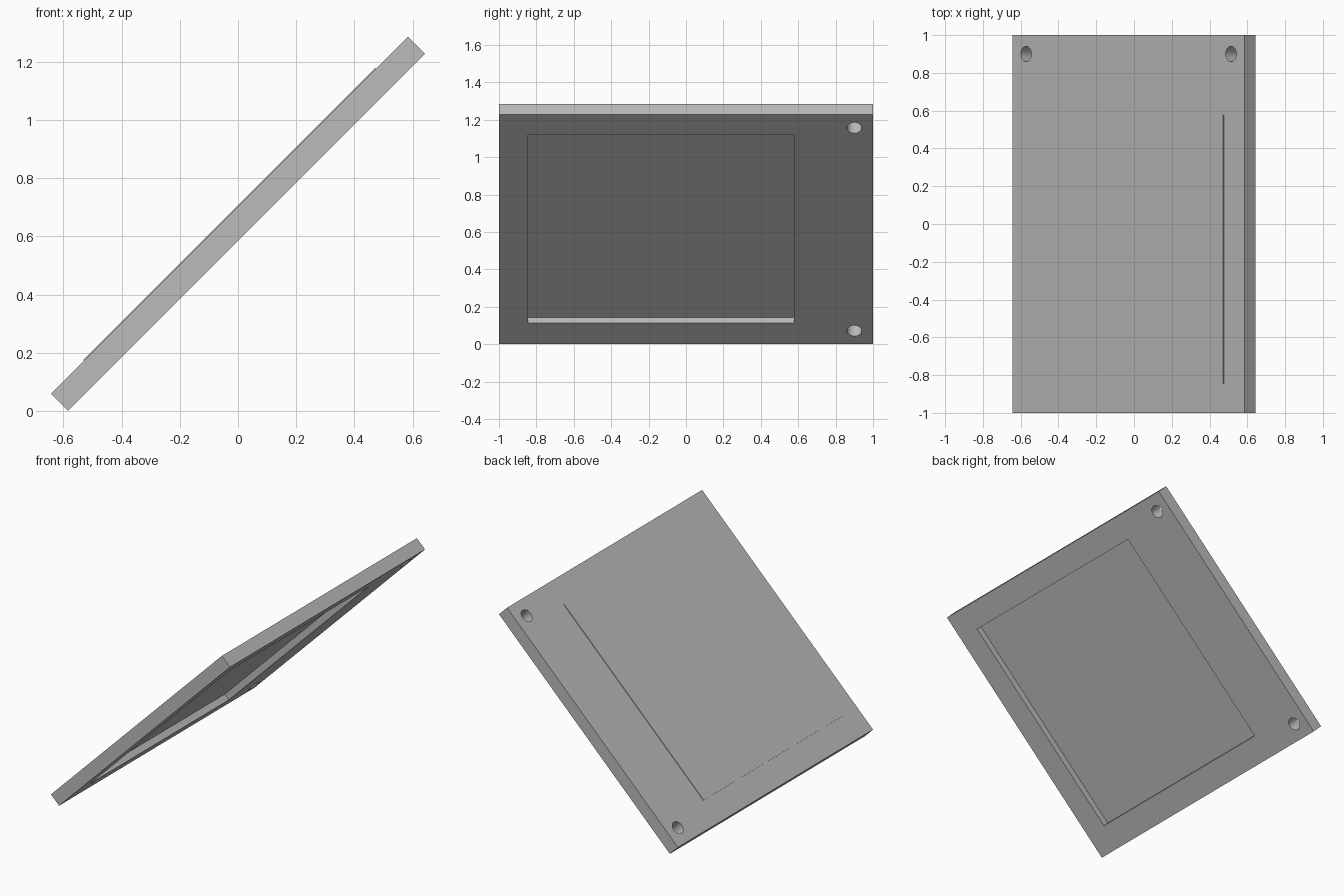
import bpy, bmesh, math
from mathutils import Matrix, Vector

if "Cube" in bpy.data.objects:
    bpy.data.objects.remove(bpy.data.objects["Cube"])

LENGTH, DEPTH, THICK = 1.735, 2.0, 0.082
HALF = THICK / 2
TILT = Matrix.Translation((0, 0, 0.643)) @ Matrix.Rotation(math.radians(-45), 4, 'Y')

grey = bpy.data.materials.new("plain_grey")
grey.use_nodes = True
colour = (0.5, 0.5, 0.5, 1)
grey.diffuse_color = colour
grey.node_tree.nodes["Principled BSDF"].inputs["Base Color"].default_value = colour


def make_object(name, bm):
    mesh = bpy.data.meshes.new(name)
    bm.to_mesh(mesh)
    bm.free()
    mesh.materials.append(grey)
    obj = bpy.data.objects.new(name, mesh)
    obj.matrix_world = TILT
    bpy.context.collection.objects.link(obj)
    return obj


def box(name, low, high):
    """Box between two corners, in the panel's own untilted frame."""
    low, high = Vector(low), Vector(high)
    bm = bmesh.new()
    bmesh.ops.create_cube(bm, size=1, matrix=Matrix.Translation((low + high) / 2)
                          @ Matrix.Diagonal((*(high - low), 1)))
    return make_object(name, bm)


def cut(target, cutter):
    cutter.hide_render = True
    mod = target.modifiers.new("cut", 'BOOLEAN')
    mod.operation, mod.solver, mod.object = 'DIFFERENCE', 'EXACT', cutter
    bpy.context.view_layer.objects.active = target
    bpy.ops.object.modifier_apply(modifier=mod.name)
    bpy.data.objects.remove(cutter)


# Tilted panel
panel = box("panel", (-LENGTH / 2, -DEPTH / 2, -HALF), (LENGTH / 2, DEPTH / 2, HALF))

# Rectangular recess in the underside
X0, X1, Y0, Y1 = -0.707, 0.713, -0.845, 0.578
cut(panel, box("recess_cutter", (X0, Y0, -0.2), (X1, Y1, -HALF + 0.042)))

# Two round mounting holes through the back corners
for side in (-1, 1):
    bm = bmesh.new()
    bmesh.ops.create_cone(bm, cap_ends=True, segments=32, radius1=0.04, radius2=0.04,
                          depth=0.4, matrix=Matrix.Translation((side * 0.767, 0.9, 0)))
    cut(panel, make_object("hole_cutter", bm))

# Thin raised plate on the upper face, over the recess
box("raised_plate", (X0, Y0, HALF - 0.02), (X1, Y1, HALF + 0.004))

# Smooth hole walls, sharp panel edges
bpy.ops.object.select_all(action='DESELECT')
panel.select_set(True)
bpy.context.view_layer.objects.active = panel
bpy.ops.object.shade_smooth_by_angle(angle=math.radians(30))
